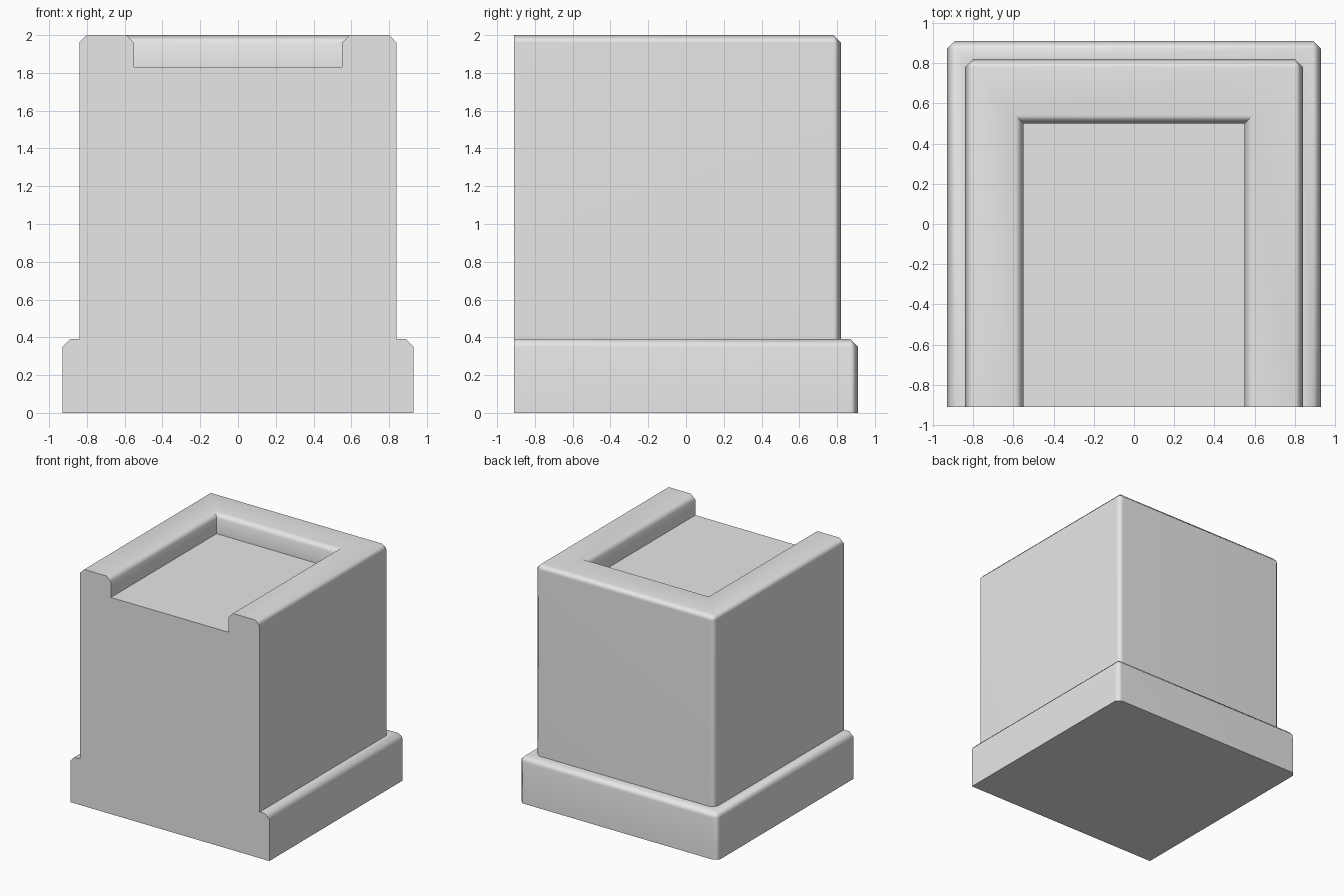
import bpy
import bmesh
import math

cube = bpy.data.objects.get("Cube")
if cube:
    bpy.data.objects.remove(cube, do_unlink=True)

FRONT = -0.91
BEVEL = 0.04


def u_path(bm, half, back, z, cut):
    """Open path running from the front, round the back, to the front again."""
    side = [(half, FRONT), (half, back - cut), (half - cut, back)]
    points = side + [(-x, y) for x, y in reversed(side)]
    return [bm.verts.new((x, y, z)) for x, y in points]


# Half width, back edge, height and corner cut, from the foot up into the recess
levels = [
    (0.93, 0.91, 0.0, BEVEL),
    (0.93, 0.91, 0.35, BEVEL),
    (0.89, 0.87, 0.39, 0),
    (0.84, 0.82, 0.39, BEVEL),
    (0.84, 0.82, 1.96, BEVEL),
    (0.80, 0.78, 2.0, 0),
    (0.59, 0.54, 2.0, 0),
    (0.55, 0.50, 1.96, 0),
    (0.55, 0.50, 1.83, 0),
]

bm = bmesh.new()
rings = [u_path(bm, *level) for level in levels]

# Stepped walls, chamfers and rim
for low, high in zip(rings, rings[1:]):
    for i in range(len(low) - 1):
        bm.faces.new((low[i], low[i + 1], high[i + 1], high[i]))

# Underside, recess floor and flat front
bm.faces.new(list(reversed(rings[0])))
bm.faces.new(rings[-1])
bm.faces.new([r[0] for r in rings] + [r[-1] for r in reversed(rings)])

bmesh.ops.remove_doubles(bm, verts=bm.verts, dist=0.0001)
bmesh.ops.recalc_face_normals(bm, faces=bm.faces)

mesh = bpy.data.meshes.new("pedestal_block")
bm.to_mesh(mesh)
bm.free()
block = bpy.data.objects.new("pedestal_block", mesh)
bpy.context.collection.objects.link(block)

# Plain grey finish
grey = bpy.data.materials.new("light grey")
grey.use_nodes = True
colour = (0.8, 0.8, 0.8, 1)
grey.diffuse_color = colour
grey.node_tree.nodes["Principled BSDF"].inputs["Base Color"].default_value = colour
mesh.materials.append(grey)

# Soft chamfers with flat broad faces
bpy.ops.object.select_all(action="DESELECT")
block.select_set(True)
bpy.context.view_layer.objects.active = block
bpy.ops.object.shade_smooth_by_angle(angle=math.radians(58))
weighted = block.modifiers.new("broad face normals", "WEIGHTED_NORMAL")
weighted.keep_sharp = True
